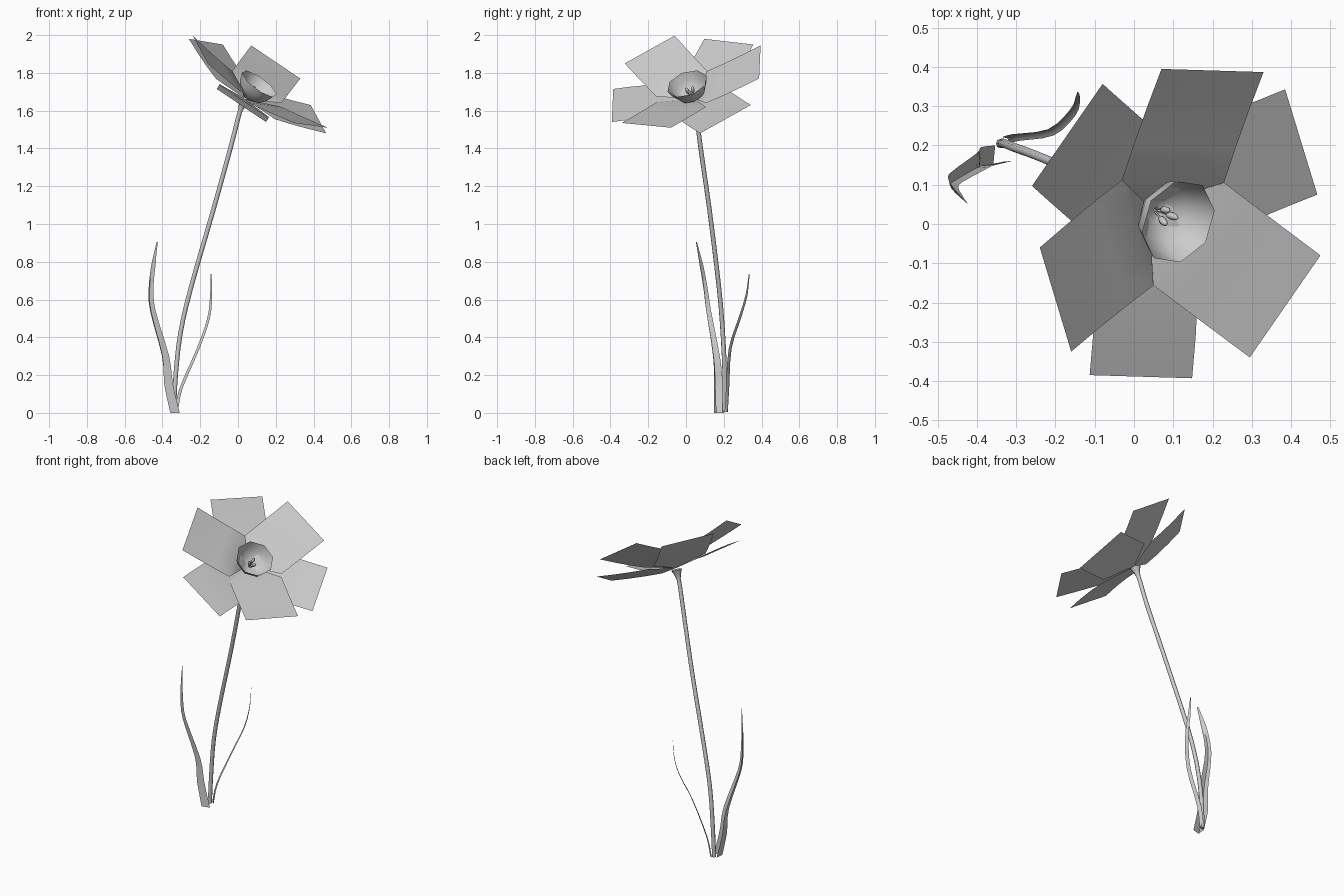
import bpy, bmesh, math
from mathutils import Vector as V

cube = bpy.data.objects.get("Cube")
if cube:
    bpy.data.objects.remove(cube)

# One plain grey for the whole plant
grey = bpy.data.materials.new("light grey")
grey.use_nodes = True
grey.diffuse_color = (0.6, 0.6, 0.6, 1)
grey.node_tree.nodes["Principled BSDF"].inputs["Base Color"].default_value = (0.6, 0.6, 0.6, 1)

# Flower head frame: facing direction, petal root and stem top
CENTRE = V((0.11, 0.005, 1.743))
FACING = V((0.628, -0.348, 0.696)).normalized()
ROOT = CENTRE - FACING * 0.115
STEM_TOP = CENTRE - FACING * 0.125

# Cup frame, a little more upright than the petals
CUP_AXIS = V((0.56, -0.29, 0.77)).normalized()
CUP_RIM = V((0.113, 0.006, 1.743))
SIDE = V((-0.005, 0.107, 0.045))
SIDE = (SIDE - CUP_AXIS * SIDE.dot(CUP_AXIS)).normalized()
ACROSS = CUP_AXIS.cross(SIDE)


def loft(name, rows, closed=False, caps=False, face_dir=None, angle=60):
    """Skin a list of equally long point rows."""
    bm = bmesh.new()
    grid = [[bm.verts.new(p) for p in row] for row in rows]
    n = len(rows[0])
    for a, b in zip(grid, grid[1:]):
        for i in range(n if closed else n - 1):
            j = (i + 1) % n
            bm.faces.new((a[i], a[j], b[j], b[i]))
    if caps:
        bm.faces.new(grid[0][::-1])
        bm.faces.new(grid[-1])
    bm.normal_update()
    if caps:
        bmesh.ops.recalc_face_normals(bm, faces=bm.faces)
    elif sum(f.normal.dot(face_dir) for f in bm.faces) < 0:
        bmesh.ops.reverse_faces(bm, faces=bm.faces)
    mesh = bpy.data.meshes.new(name)
    bm.to_mesh(mesh)
    bm.free()
    mesh.materials.append(grey)
    ob = bpy.data.objects.new(name, mesh)
    bpy.context.collection.objects.link(ob)
    bpy.ops.object.select_all(action='DESELECT')
    ob.select_set(True)
    bpy.context.view_layer.objects.active = ob
    bpy.ops.object.shade_smooth_by_angle(angle=math.radians(angle))


def ring(centre, radius, u, v, n=8):
    return [centre + radius * (u * math.cos(t) + v * math.sin(t))
            for t in (2 * math.pi * k / n for k in range(n))]


def smooth_path(points, steps=3):
    """Catmull-Rom curve through the points."""
    p = [V(q) for q in points]
    p = [2 * p[0] - p[1]] + p + [2 * p[-1] - p[-2]]
    out = []
    for a, b, c, d in zip(p, p[1:], p[2:], p[3:]):
        for s in range(steps):
            t = s / steps
            out.append(0.5 * (2 * b + (c - a) * t + (2 * a - 5 * b + 4 * c - d) * t * t
                              + (3 * b - a - 3 * c + d) * t ** 3))
    return out + [p[-2]]


def petal(name, tip_a, tip_b, in_a, in_b, sag):
    """Broad square-ended petal narrowing under the cup."""
    ta, tb, ia, ib = map(V, (tip_a, tip_b, in_a, in_b))
    rows = []
    for t, bend in ((0, 0), (0.35, 0.8), (0.7, 0.9), (1, 0.2)):
        a, b = ta.lerp(ia, t), tb.lerp(ib, t)
        rows.append([a.lerp(b, k / 4) - FACING * sag * bend for k in range(5)])
    last = rows[-1]
    for t in (0.5, 0.93):
        rows.append([p.lerp(ROOT, t) for p in last])
    loft(name, rows, face_dir=FACING)


# Three front petals meeting around the cup
petal("front_petal_back", (0.07, 0.395, 1.945), (0.33, 0.387, 1.77),
      (-0.03, 0.112, 1.81), (0.23, 0.105, 1.64), 0.004)
petal("front_petal_left", (0.475, -0.08, 1.51), (0.295, -0.34, 1.535),
      (0.23, 0.105, 1.62), (0.05, -0.157, 1.645), 0.002)
petal("front_petal_right", (-0.24, -0.06, 1.997), (-0.16, -0.325, 1.85),
      (-0.03, 0.112, 1.81), (0.05, -0.157, 1.675), 0.004)

# Three rear petals run straight toward the stem
rear = {"rear_petal_right": ((-0.08, 0.357, 1.95), (-0.26, 0.097, 1.98), 0.006),
        "rear_petal_left": ((0.385, 0.343, 1.63), (0.467, 0.075, 1.48), 0.004),
        "rear_petal_low": ((-0.113, -0.385, 1.715), (0.148, -0.393, 1.54), -0.008)}
for name, (a, b, sag) in rear.items():
    inward = (ROOT - (V(a) + V(b)) / 2) * 0.7
    petal(name, a, b, V(a) + inward, V(b) + inward, sag)

# Eight-sided cup
cup = ((0.105, 0.004), (0.1, 0.035), (0.075, 0.072), (0.04, 0.097), (0, 0.112))
loft("cup", [ring(CUP_RIM - CUP_AXIS * d, r, SIDE, ACROSS) for d, r in cup],
     closed=True, face_dir=CUP_AXIS, angle=80)

# Three small stamens, each a thin stalk with a swollen tip
for i in range(3):
    t = 2 * math.pi * i / 3 + 0.2
    out = SIDE * math.cos(t) + ACROSS * math.sin(t)
    lean = (CUP_AXIS + out * 0.25).normalized()
    u = lean.orthogonal().normalized()
    v = lean.cross(u)
    foot = CUP_RIM - CUP_AXIS * 0.1 + out * 0.005
    shape = ((0, 0.003), (0.03, 0.003), (0.034, 0.007), (0.048, 0.01), (0.062, 0.008), (0.07, 0.002))
    loft(f"stamen_{i + 1}", [ring(foot + lean * h, r, u, v, 6) for h, r in shape],
         closed=True, caps=True)

# Stem, flaring where it meets the flower
path = smooth_path([(-0.34, 0.205, 0.005), (-0.33, 0.205, 0.2), (-0.305, 0.195, 0.42),
                    (-0.25, 0.175, 0.66), (-0.132, 0.125, 1.07), (-0.035, 0.075, 1.42),
                    (0.003, 0.058, 1.57), STEM_TOP])
rows = []
for i, p in enumerate(path):
    axis = (path[min(i + 1, len(path) - 1)] - path[max(i - 1, 0)]).normalized()
    u = V((0, 1, 0)).cross(axis).normalized()
    left = len(path) - 1 - i
    rows.append(ring(p, {0: 0.032, 1: 0.019}.get(left, 0.012), u, axis.cross(u)))
loft("stem", rows, closed=True, caps=True)


def leaf(name, points, widths, folds, across, fold):
    """Narrow folded blade along a path, folded more at the foot."""
    path = smooth_path(points)
    across, fold = V(across).normalized(), V(fold).normalized()
    rows = []
    for i, p in enumerate(path):
        s = i / (len(path) - 1)
        f = s * (len(widths) - 1)
        k = min(int(f), len(widths) - 2)
        w = widths[k] + (widths[k + 1] - widths[k]) * (f - k)
        depth = w * (folds[0] + (folds[1] - folds[0]) * s)
        p = p - fold * depth * 0.4
        rows.append([p - across * w / 2, p + fold * depth, p + across * w / 2])
    loft(name, rows, face_dir=-fold)


leaf("right_leaf", [(-0.342, 0.168, 0), (-0.376, 0.165, 0.15), (-0.39, 0.155, 0.3),
                    (-0.455, 0.115, 0.54), (-0.463, 0.1, 0.66), (-0.45, 0.08, 0.78),
                    (-0.428, 0.055, 0.905)],
     (0.06, 0.06, 0.05, 0.038, 0.034, 0.03, 0.008), (0.7, 0.15), (0.75, -0.65, 0), (-0.65, -0.75, 0))
leaf("left_leaf", [(-0.325, 0.215, 0.005), (-0.3, 0.222, 0.13), (-0.21, 0.235, 0.34),
                   (-0.155, 0.285, 0.5), (-0.142, 0.32, 0.62), (-0.142, 0.335, 0.735)],
     (0.024, 0.024, 0.022, 0.02, 0.016, 0.006), (0.3, 0.1), (0.7, -0.7, 0), (0.7, 0.7, 0))
